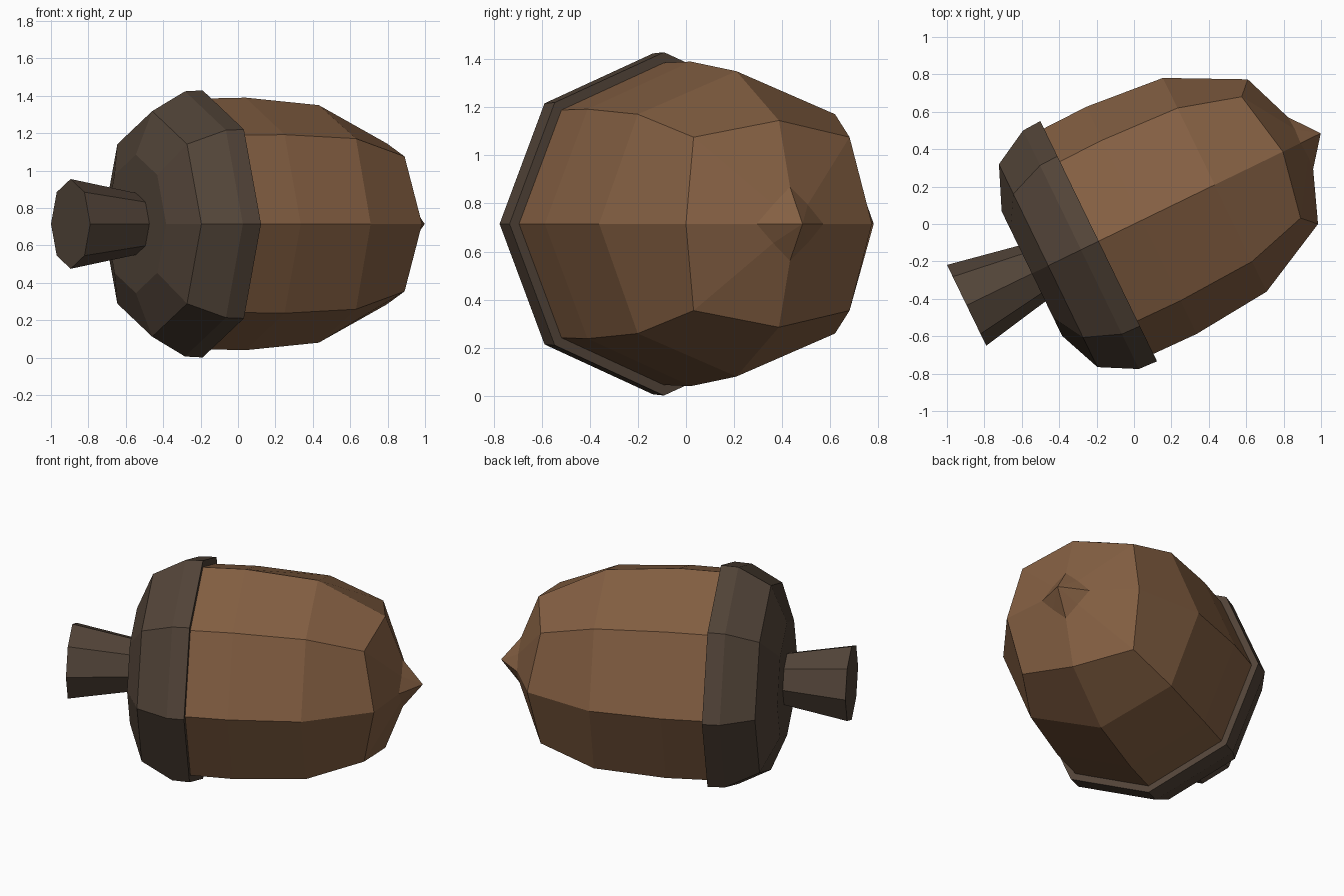
import bpy, bmesh
from math import sin, cos, pi, radians
from mathutils import Vector

if "Cube" in bpy.data.objects:
    bpy.data.objects.remove(bpy.data.objects["Cube"])

TILT = radians(25.9)
AXIS = Vector((cos(TILT), sin(TILT), 0))
SIDE = Vector((sin(TILT), -cos(TILT), 0))
UP = Vector((0, 0, 1))
CENTRE = Vector((0, 0, 0.715))
SIDES = 8


def material(name, rgb):
    m = bpy.data.materials.new(name)
    m.diffuse_color = (*rgb, 1)
    m.use_nodes = True
    m.node_tree.nodes["Principled BSDF"].inputs["Base Color"].default_value = m.diffuse_color
    return m


def lathe(name, profile, mat, cap_start=False, tip=None):
    """Eight-sided revolve; a row is (s, r) or (s, r, s, r) with separate diagonal corners."""
    bm = bmesh.new()
    rings = []
    for row in profile:
        ring = []
        for k in range(SIDES):
            s, r = row[-2:] if k % 2 else row[:2]
            a = 2 * pi * k / SIDES
            ring.append(bm.verts.new(CENTRE + AXIS * s + (SIDE * cos(a) + UP * sin(a)) * r))
        rings.append(ring)
    for a, b in zip(rings, rings[1:]):
        for k in range(SIDES):
            n = (k + 1) % SIDES
            bm.faces.new((a[k], a[n], b[n], b[k]))
    if cap_start:
        bm.faces.new(rings[0])
    if tip is not None:
        point = bm.verts.new(CENTRE + AXIS * tip)
        for k in range(SIDES):
            bm.faces.new((rings[-1][k], rings[-1][(k + 1) % SIDES], point))
    bmesh.ops.recalc_face_normals(bm, faces=bm.faces)
    mesh = bpy.data.meshes.new(name)
    bm.to_mesh(mesh)
    bm.free()
    mesh.materials.append(mat)
    ob = bpy.data.objects.new(name, mesh)
    bpy.context.collection.objects.link(ob)
    return ob


brown = material("nut_brown", (0.23, 0.115, 0.055))
dark = material("cap_brown", (0.085, 0.058, 0.04))

# Nut with a small pointed tip
lathe("nut", [(-0.21, 0.67), (0.045, 0.675), (0.48, 0.635, 0.48, 0.645),
              (0.885, 0.43, 0.815, 0.51), (0.99, 0.154, 0.995, 0.113)],
      brown, tip=1.11)

# Cap with a flat back and a rim around the nut
lathe("cap", [(-0.607, 0.37), (-0.51, 0.603), (-0.315, 0.709), (-0.21, 0.714), (-0.21, 0.67)],
      dark, cap_start=True)

# Flared stem
lathe("stem", [(-0.995, 0.24), (-0.605, 0.165)], dark, cap_start=True)
